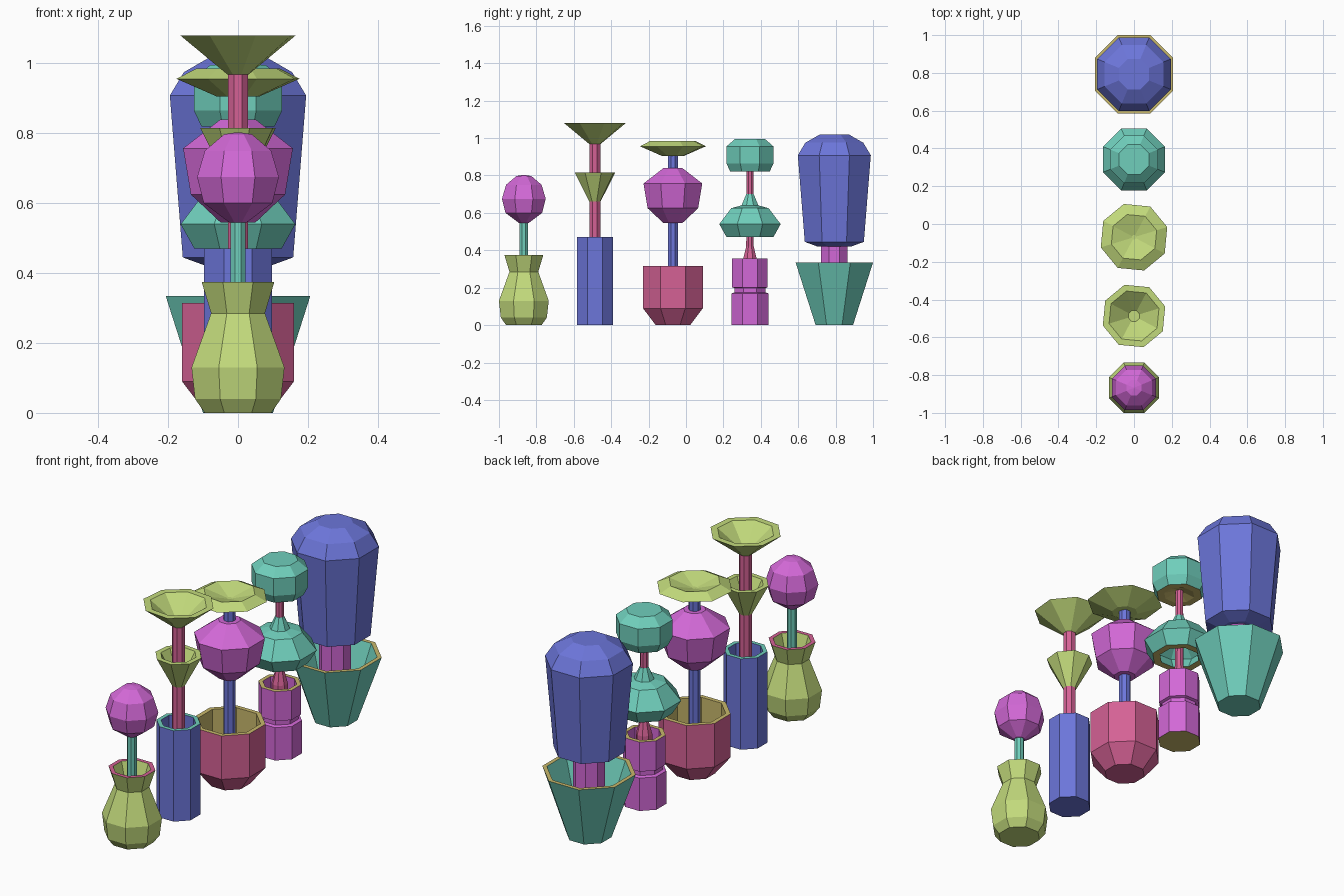
import bpy, bmesh
from math import cos, sin, pi, radians

if "Cube" in bpy.data.objects:
    bpy.data.objects.remove(bpy.data.objects["Cube"])

COLORS = {
    "blue": (0.15, 0.18, 0.70, 1), "magenta": (0.65, 0.14, 0.68, 1),
    "lime": (0.54, 0.70, 0.20, 1), "pink": (0.66, 0.12, 0.30, 1),
    "teal": (0.16, 0.62, 0.50, 1), "gold": (0.58, 0.48, 0.15, 1),
}
MATS = {}
for key, col in COLORS.items():
    MATS[key] = bpy.data.materials.new(key)
    MATS[key].diffuse_color = col


def lathe(name, y, profile, color, accent=None, accent_bands=(), rot=22.5, sides=8):
    """Revolve (half width, z) points; closes on the axis at both ends."""
    me = bpy.data.meshes.new(name)
    ob = bpy.data.objects.new(name, me)
    bpy.context.collection.objects.link(ob)
    ob.location = (0, y, 0)
    me.materials.append(MATS[color])
    if accent:
        me.materials.append(MATS[accent])
    k = 1 / cos(radians(rot))
    bm = bmesh.new()
    rings = []
    for h, z in profile:
        rings.append([bm.verts.new((h * k * cos(radians(rot) + 2 * pi * i / sides),
                                    h * k * sin(radians(rot) + 2 * pi * i / sides), z))
                      for i in range(sides)])
    for b, (lo, hi) in enumerate(zip(rings, rings[1:])):
        for i in range(sides):
            j = (i + 1) % sides
            f = bm.faces.new((lo[i], lo[j], hi[j], hi[i]))
            f.material_index = 1 if b in accent_bands else 0
    last = len(profile) - 1
    start, end = bm.faces.new(rings[0][::-1]), bm.faces.new(rings[-1])
    start.material_index = 1 if -1 in accent_bands else 0
    end.material_index = 1 if last in accent_bands else 0
    bmesh.ops.recalc_face_normals(bm, faces=bm.faces)
    bm.to_mesh(me)
    bm.free()
    return ob


def pot(name, y, outer, color, rim, wall=0.02, inside=False, base=False):
    """Hollow pot: outer profile, then the same profile offset inward."""
    inner = [(h - wall, max(z, outer[0][1] + wall) if i == 0 else z)
             for i, (h, z) in enumerate(outer)][::-1]
    n = len(outer)
    bands = {n - 1}
    if inside:
        bands |= set(range(n - 1, 2 * n))
    if base:
        bands.add(-1)
    lathe(name, y, outer + inner, color, rim, bands)


def stem(name, y, r, z0, z1, color):
    lathe(name, y, [(r, z0), (r, z1)], color)


# Plant 1: vase with a round bud
Y = -0.867
pot("vase_pot", Y, [(0.095, 0), (0.123, 0.04), (0.133, 0.13), (0.077, 0.285), (0.104, 0.375)],
    "lime", "pink")
stem("bud_stem", Y, 0.022, 0.02, 0.58, "teal")
lathe("round_bud", Y, [(0.025, 0.545), (0.098, 0.60), (0.117, 0.675), (0.095, 0.75),
                       (0.04, 0.797), (0.004, 0.803)], "magenta")

# Plant 2: tall tube pot with two funnel blooms
Y = -0.487
pot("tube_pot", Y, [(0.097, 0), (0.097, 0.47)], "blue", "teal")
stem("funnel_stem", Y, 0.029, 0.02, 0.975, "pink")
lathe("small_funnel", Y, [(0.03, 0.66), (0.108, 0.815), (0.083, 0.815), (0.029, 0.71)], "lime", rot=17)
lathe("large_funnel", Y, [(0.03, 0.968), (0.165, 1.08), (0.132, 1.08), (0.03, 0.995)], "lime", rot=17)

# Plant 3: wide pot with bulb and dish bloom
Y = -0.07
pot("wide_pot", Y, [(0.092, 0), (0.16, 0.09), (0.16, 0.315)], "pink", "gold", 0.022, inside=True)
stem("dish_stem", Y, 0.027, 0.02, 0.93, "blue")
lathe("bulb", Y, [(0.05, 0.545), (0.135, 0.625), (0.157, 0.757), (0.05, 0.84)], "magenta")
lathe("dish_bloom", Y, [(0.06, 0.905), (0.176, 0.956), (0.12, 0.985), (0.012, 0.95)], "lime", rot=17)

# Plant 4: ringed pot with two hollow caps
Y = 0.342
pot("ringed_pot", Y, [(0.098, 0), (0.098, 0.17), (0.082, 0.175), (0.082, 0.197),
                      (0.095, 0.202), (0.095, 0.355)], "magenta", "gold", base=True)
lathe("cap_stem", Y, [(0.04, 0.02), (0.036, 0.355), (0.02, 0.42), (0.018, 0.88)], "pink")
lathe("lower_cap", Y, [(0.018, 0.60), (0.075, 0.57), (0.12, 0.53), (0.09, 0.47), (0.125, 0.47), (0.164, 0.54),
                       (0.10, 0.625), (0.045, 0.64), (0.02, 0.70)], "teal", "gold", {3})
lathe("upper_cap", Y, [(0.018, 0.84), (0.07, 0.82), (0.105, 0.82), (0.126, 0.865),
                       (0.126, 0.955), (0.08, 0.995)], "teal", "gold", {0, 1})

# Plant 5: flared pot with a big barrel crown
Y = 0.793
pot("flared_pot", Y, [(0.10, 0), (0.207, 0.335)], "teal", "gold")
stem("crown_trunk", Y, 0.07, 0.02, 0.46, "magenta")
lathe("barrel_crown", Y, [(0.09, 0.42), (0.158, 0.445), (0.195, 0.908), (0.155, 0.975),
                          (0.08, 1.018)], "blue")

for m in bpy.data.materials:
    if m.users and not m.is_grease_pencil:
        m.use_nodes = True
        m.node_tree.nodes["Principled BSDF"].inputs["Base Color"].default_value = m.diffuse_color
